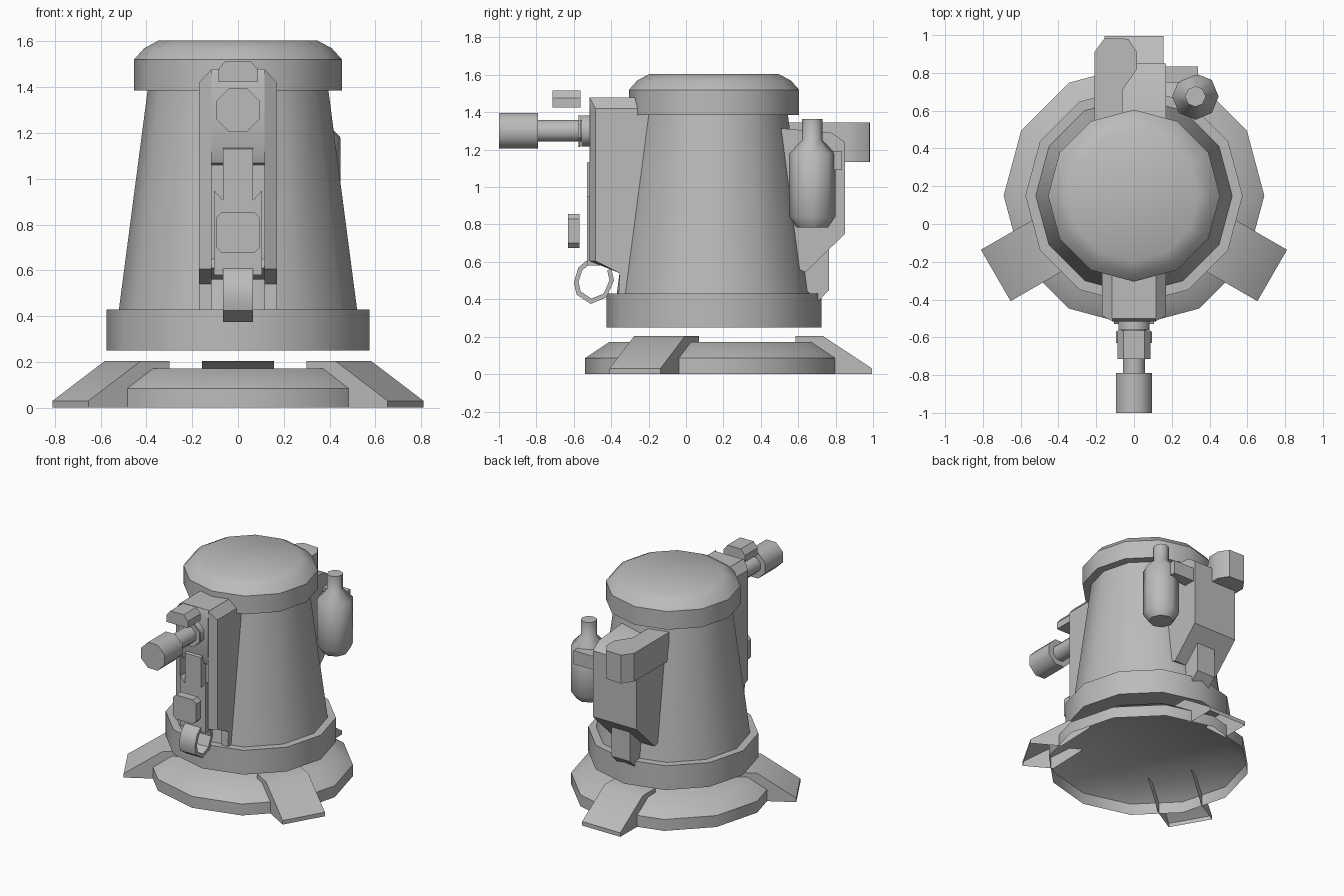
import bpy, bmesh, math
from mathutils import Matrix, Vector

cube = bpy.data.objects.get("Cube")
if cube:
    bpy.data.objects.remove(cube, do_unlink=True)

grey = bpy.data.materials.new("plain_grey")
grey.use_nodes = True
COLOUR = (0.5, 0.5, 0.5, 1)
grey.diffuse_color = COLOUR
grey.node_tree.nodes["Principled BSDF"].inputs["Base Color"].default_value = COLOUR
CY = 0.15  # main axis in y


def finish(name, bm, smooth=35):
    bmesh.ops.recalc_face_normals(bm, faces=bm.faces)
    mesh = bpy.data.meshes.new(name)
    bm.to_mesh(mesh)
    bm.free()
    mesh.materials.append(grey)
    ob = bpy.data.objects.new(name, mesh)
    bpy.context.collection.objects.link(ob)
    bpy.ops.object.select_all(action='DESELECT')
    ob.select_set(True)
    bpy.context.view_layer.objects.active = ob
    bpy.ops.object.shade_smooth_by_angle(angle=math.radians(smooth))
    return ob


def lathe(name, profile, sides, place, bottom=True, top=True, turn=0, smooth=35):
    """Stack rings of (radius, height) and cap the ends."""
    bm = bmesh.new()
    rings = []
    for r, h in profile:
        angles = [math.tau * i / sides + turn for i in range(sides)]
        rings.append([bm.verts.new((r * math.cos(a), r * math.sin(a), h)) for a in angles])
    for a, b in zip(rings, rings[1:]):
        for i in range(sides):
            j = (i + 1) % sides
            bm.faces.new((a[i], a[j], b[j], b[i]))
    if bottom:
        bm.faces.new(rings[0])
    if top:
        bm.faces.new(rings[-1])
    bm.transform(place)
    return finish(name, bm, smooth)


def extrude(name, outline, axis, lo, hi, place=None, open_edges=(), smooth=35):
    """Extrude a 2D outline along one axis; listed edges stay open."""
    bm = bmesh.new()
    def vert(p, d):
        co = list(p)
        co.insert(axis, d)
        return bm.verts.new(co)
    a = [vert(p, lo) for p in outline]
    b = [vert(p, hi) for p in outline]
    bm.faces.new(a)
    bm.faces.new(b)
    for i in range(len(a)):
        j = (i + 1) % len(a)
        if i not in open_edges:
            bm.faces.new((a[i], a[j], b[j], b[i]))
    if place:
        bm.transform(place)
    return finish(name, bm, smooth)


def chamfered(x0, x1, z0, z1, c):
    return [(x0 + c, z0), (x1 - c, z0), (x1, z0 + c), (x1, z1 - c),
            (x1 - c, z1), (x0 + c, z1), (x0, z1 - c), (x0, z0 + c)]


axis = Matrix.Translation((0, CY, 0))

# Hollow foot plate
lathe("base_plate", [(0.69, 0), (0.69, 0.085), (0.56, 0.172)], 12, axis, bottom=False)

# Three sloping feet, open underneath
foot = [(0.845, 0), (0.845, 0.03), (0.58, 0.205), (0.435, 0.205), (0.435, 0.16), (0.63, 0)]
for n, deg in (("right", 210), ("left", -30), ("back", 90)):
    extrude(n + "_foot", foot, 1, -0.157, 0.157,
            axis @ Matrix.Rotation(math.radians(deg), 4, 'Z'), open_edges=(3, 4, 5))

# Tapered body with lower collar and domed cap
lathe("lower_collar", [(0.575, 0.25), (0.575, 0.43), (0.5, 0.43)], 12, axis)
lathe("body", [(0.52, 0.43), (0.395, 1.385)], 12, axis)
lathe("cap", [(0.39, 1.385), (0.455, 1.385), (0.455, 1.52), (0.41, 1.57), (0.345, 1.605)], 12, axis)

# Front housing: two cheeks with bevelled outer edges
cheek = [(-0.515, 1.48), (-0.2, 1.48), (-0.2, 0.43), (-0.36, 0.43), (-0.355, 0.54), (-0.515, 0.605)]
for n, s in (("left", 1), ("right", -1)):
    bm = bmesh.new()
    inner = [bm.verts.new((s * 0.115, y, z)) for y, z in cheek]
    side = [bm.verts.new((s * (0.13 if z > 1.4 and y < -0.4 else 0.17), y + (0.03 if y < -0.5 else 0), z))
            for y, z in cheek]
    # drop the outer top edge to form the shoulder
    for v in side[:2]:
        v.co.z = 1.42
        v.co.x = s * 0.17
    bm.faces.new(inner)
    bm.faces.new(side)
    for i in range(6):
        j = (i + 1) % 6
        bm.faces.new((inner[i], inner[j], side[j], side[i]))
    finish(n + "_housing_cheek", bm)

# Housing core, recessed below the upper plate
core = [(-0.515, 1.43), (-0.5, 1.48), (-0.2, 1.48), (-0.2, 0.56), (-0.36, 0.56), (-0.5, 0.61),
        (-0.46, 0.65), (-0.46, 1.06), (-0.49, 1.07), (-0.515, 1.14)]
extrude("housing_core", core, 0, -0.116, 0.116)

# Gun barrel pointing forward
forward = Matrix.Translation((0, 0, 1.3)) @ Matrix.Rotation(math.pi / 2, 4, 'X')
lathe("barrel_collar", [(0.09, 0.5), (0.09, 0.56)], 8, forward, turn=math.pi / 8, smooth=50)
lathe("barrel_shaft", [(0.062, 0.5), (0.062, 0.8)], 8, forward, turn=math.pi / 8, smooth=50)
lathe("barrel_muzzle", [(0.103, 0.79), (0.103, 1.0)], 8, forward, turn=math.pi / 8, smooth=50)
lathe("barrel_sleeve", [(0.092, 0.565), (0.092, 0.575)], 8, forward, turn=math.pi / 8)

# Sight block above the barrel
extrude("sight_block", [(-0.088, 1.425), (0.088, 1.425), (0.088, 1.475), (0.055, 1.515),
                        (-0.055, 1.515), (-0.088, 1.475)], 1, -0.715, -0.565)

# Latch plate, strap and push button
extrude("latch_plate", [(-0.105, 0.58), (0.105, 0.58), (0.105, 0.95), (0.06, 0.9),
                        (-0.06, 0.9), (-0.105, 0.95)], 1, -0.53, -0.455)
extrude("latch_strap", [(-0.53, 0.85), (-0.47, 0.85), (-0.47, 1.1), (-0.5, 1.14), (-0.53, 1.13)],
        0, -0.065, 0.065)
extrude("push_button", chamfered(-0.095, 0.095, 0.675, 0.855, 0.025), 1, -0.63, -0.57)

# Flat strap loop under the housing
path = [(-0.505, 0.63), (-0.575, 0.57), (-0.6, 0.49), (-0.585, 0.425), (-0.51, 0.375),
        (-0.425, 0.41), (-0.385, 0.5), (-0.4, 0.57)]
centre = Vector((-0.49, 0.5))
loop_in = [tuple(centre + (Vector(p) - centre) * 0.77) for p in path]
extrude("strap_loop", path + loop_in[::-1], 0, -0.065, 0.065)

# Rear pack with a deeper upper box and lower tongue
pack = [(0.5, 1.315), (0.78, 1.29), (0.85, 1.24), (0.85, 0.75), (0.64, 0.545), (0.5, 0.6)]
extrude("rear_pack", pack, 0, -0.19, 0.17)
extrude("rear_box", [(-0.21, 0.5), (-0.21, 0.91), (-0.155, 0.985), (-0.03, 0.98), (0.015, 0.91),
                     (0.015, 0.82), (-0.06, 0.71), (-0.06, 0.5)], 2, 1.135, 1.345)
extrude("rear_tongue", [(0.58, 0.7), (0.765, 0.7), (0.765, 0.45), (0.7, 0.385), (0.6, 0.5)],
        0, -0.075, 0.075)

# Bottle on its bracket
extrude("bottle_bracket", [(0.1, 0.75), (0.34, 0.75), (0.34, 0.835), (0.1, 0.835)], 2, 1.09, 1.19)
lathe("bottle", [(0.085, 0.785), (0.123, 0.84), (0.123, 1.18), (0.055, 1.25), (0.055, 1.365)],
      8, Matrix.Translation((0.325, 0.675, 0)), smooth=50)
